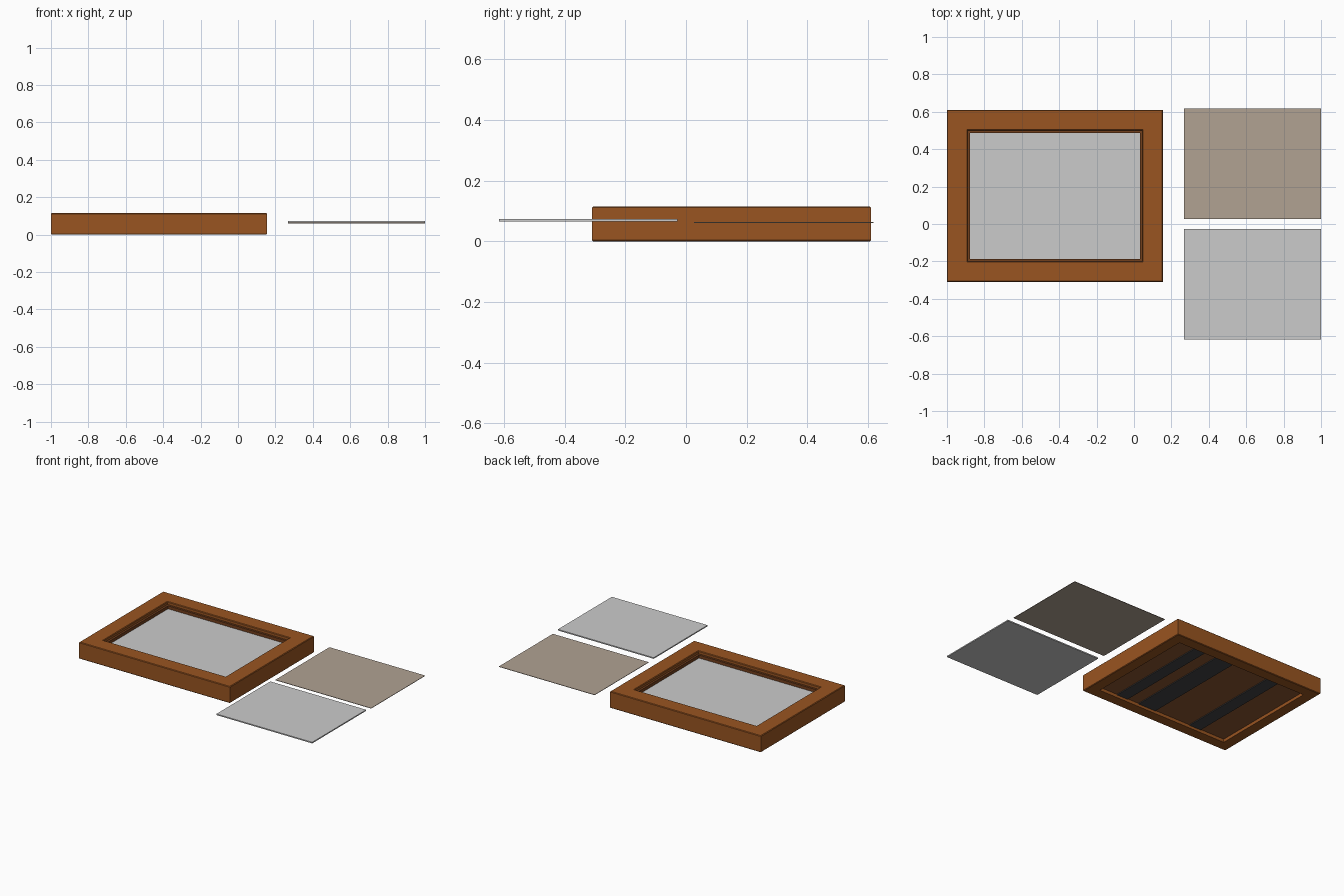
import bpy, bmesh

if "Cube" in bpy.data.objects:
    bpy.data.objects.remove(bpy.data.objects["Cube"])


def mat(name, rgb):
    m = bpy.data.materials.new(name)
    m.diffuse_color = (*rgb, 1)
    m.use_nodes = True
    m.node_tree.nodes["Principled BSDF"].inputs["Base Color"].default_value = m.diffuse_color
    return m


WOOD = mat("warm wood", (0.32, 0.09, 0.015))
LINER = mat("dark wood liner", (0.17, 0.05, 0.012))
BOARD = mat("backing brown", (0.26, 0.09, 0.03))
STRAP = mat("black strap", (0.055, 0.055, 0.058))
GREY = mat("light grey sheet", (0.6, 0.6, 0.6))
TAN = mat("tan sheet", (0.44, 0.36, 0.29))


def make(name, bm, material):
    bmesh.ops.recalc_face_normals(bm, faces=bm.faces)
    me = bpy.data.meshes.new(name)
    bm.to_mesh(me)
    bm.free()
    me.materials.append(material)
    ob = bpy.data.objects.new(name, me)
    bpy.context.collection.objects.link(ob)
    return ob


def box(name, x0, x1, y0, y1, z0, z1, material):
    bm = bmesh.new()
    bmesh.ops.create_cube(bm, size=1)
    for v in bm.verts:
        v.co = (x0 if v.co.x < 0 else x1,
                y0 if v.co.y < 0 else y1,
                z0 if v.co.z < 0 else z1)
    return make(name, bm, material)


# Outer rectangle of the frame
X0, X1, Y0, Y1 = -1.0, 0.155, -0.31, 0.61


def mitred_frame(name, profile, material):
    """Sweep an (inset, height) profile round the outer rectangle."""
    bm = bmesh.new()
    rings = []
    for d, z in profile:
        rings.append([bm.verts.new(p) for p in (
            (X0 + d, Y0 + d, z), (X1 - d, Y0 + d, z),
            (X1 - d, Y1 - d, z), (X0 + d, Y1 - d, z))])
    for a, b in zip(rings, rings[1:] + rings[:1]):
        for i in range(4):
            j = (i + 1) % 4
            bm.faces.new((a[i], a[j], b[j], b[i]))
    return make(name, bm, material)


# Wooden frame with eased edges and a rabbet at the back
mitred_frame("frame", [
    (0.004, 0), (0, 0.004), (0, 0.111), (0.004, 0.115),
    (0.106, 0.115), (0.11, 0.111), (0.11, 0.06), (0.075, 0.06), (0.075, 0)], WOOD)

# Darker inner lip around the opening
mitred_frame("inner_lip", [
    (0.108, 0.066), (0.108, 0.095), (0.124, 0.095), (0.124, 0.066)], LINER)

# Glass pane and backing board held in the rabbet
box("pane", X0 + 0.108, X1 - 0.108, Y0 + 0.102, Y1 - 0.102, 0.066, 0.074, GREY)
box("backing_board", X0 + 0.075, X1 - 0.075, Y0 + 0.075, Y1 - 0.075, 0.022, 0.065, BOARD)

# Black straps across the back
for i, (cx, w) in enumerate([(-0.10, 0.085), (-0.30, 0.135), (-0.69, 0.09)]):
    box(f"back_strap_{i + 1}", cx - w / 2, cx + w / 2,
        Y0 + 0.078, Y1 - 0.078, 0.016, 0.024, STRAP)

# Two loose sheets beside the frame
box("tan_sheet", 0.267, 1.0, 0.027, 0.618, 0.061, 0.064, TAN)
box("grey_sheet", 0.267, 1.0, -0.617, -0.028, 0.066, 0.074, GREY)
